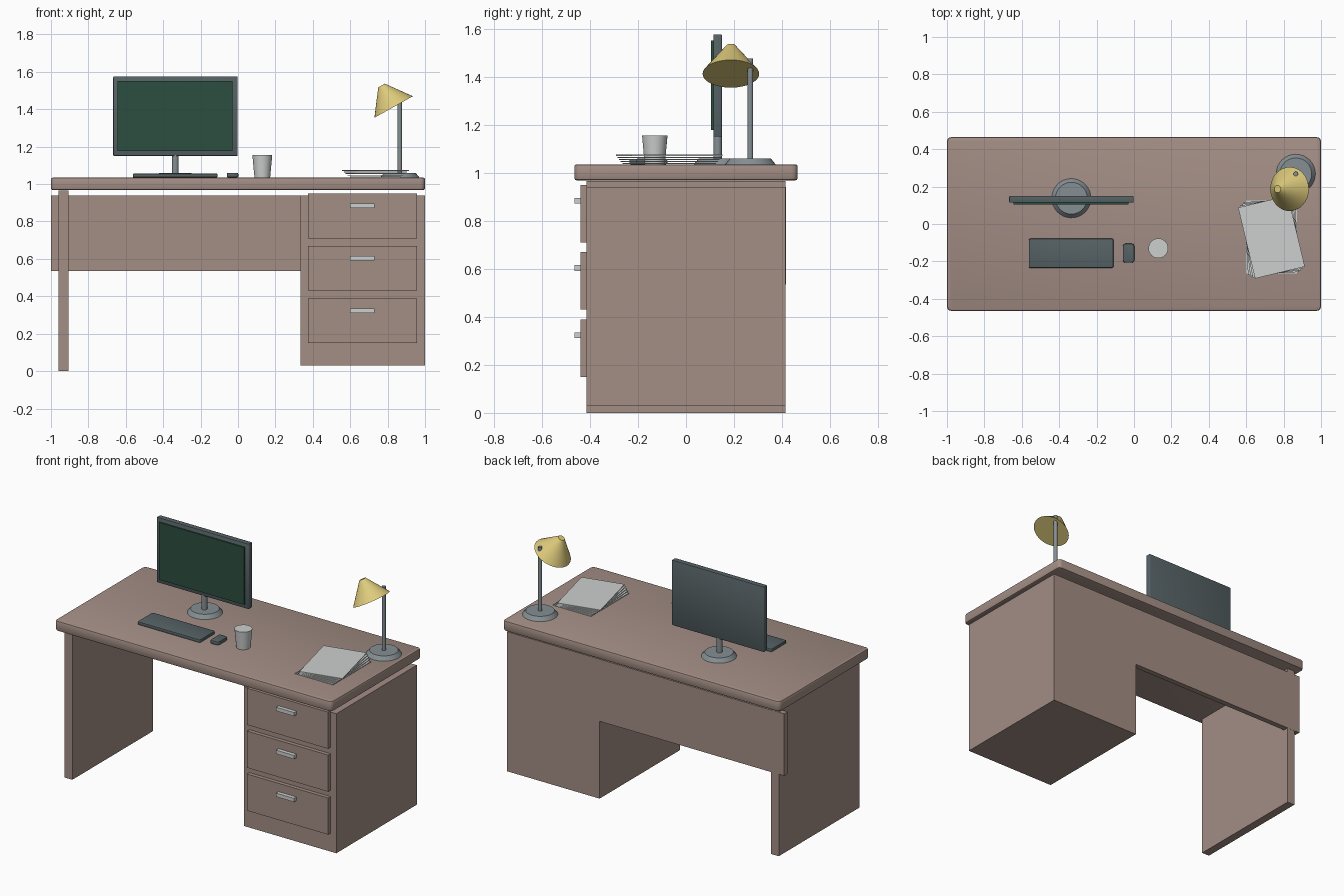
import bpy, bmesh, math
from mathutils import Vector, Matrix

if "Cube" in bpy.data.objects:
    bpy.data.objects.remove(bpy.data.objects["Cube"])


def material(name, r, g, b):
    lin = [((c / 255 + 0.055) / 1.055) ** 2.4 for c in (r, g, b)]
    m = bpy.data.materials.new(name)
    m.diffuse_color = (*lin, 1)
    m.use_nodes = True
    m.node_tree.nodes["Principled BSDF"].inputs["Base Color"].default_value = m.diffuse_color
    return m


WOOD = material("dusty brown wood", 163, 142, 133)
PALE = material("pale grey", 205, 208, 207)
DARK = material("dark slate", 86, 98, 101)
GREY = material("mid grey metal", 133, 143, 147)
GREEN = material("screen green", 44, 79, 65)
YELLOW = material("shade yellow", 222, 203, 124)


def finish(name, bm, mat, smooth=False):
    me = bpy.data.meshes.new(name)
    bm.to_mesh(me)
    bm.free()
    me.materials.append(mat)
    ob = bpy.data.objects.new(name, me)
    bpy.context.collection.objects.link(ob)
    if smooth:
        bpy.ops.object.select_all(action='DESELECT')
        bpy.context.view_layer.objects.active = ob
        ob.select_set(True)
        bpy.ops.object.shade_smooth_by_angle(angle=math.radians(30))
    return ob


def box(name, x, y, z, mat, corner=0, edge=0):
    """Box from ranges; optional rounded plan corners and softened rims."""
    bm = bmesh.new()
    size = (x[1] - x[0], y[1] - y[0], z[1] - z[0])
    mid = Vector((sum(x) / 2, sum(y) / 2, sum(z) / 2))
    bmesh.ops.create_cube(bm, size=1, matrix=Matrix.Translation(mid) @ Matrix.Diagonal((*size, 1)))
    if corner:
        upright = [e for e in bm.edges if abs(e.verts[0].co.z - e.verts[1].co.z) > 1e-4]
        bmesh.ops.bevel(bm, geom=upright, offset=corner, segments=3, profile=0.5, affect='EDGES')
    if edge:
        rims = [e for e in bm.edges if abs(e.verts[0].co.z - e.verts[1].co.z) < 1e-4]
        bmesh.ops.bevel(bm, geom=rims, offset=edge, segments=2, profile=0.5, affect='EDGES')
    return finish(name, bm, mat, smooth=bool(edge))


def cone(name, start, end, r1, r2, mat, sides=32, smooth=True):
    """Cylinder or frustum running from one point to another."""
    bm = bmesh.new()
    a, b = Vector(start), Vector(end)
    rot = (b - a).to_track_quat('Z', 'Y').to_matrix().to_4x4()
    bmesh.ops.create_cone(bm, cap_ends=True, segments=sides, radius1=r1, radius2=r2,
                          depth=(b - a).length, matrix=Matrix.Translation((a + b) / 2) @ rot)
    return finish(name, bm, mat, smooth)


TOP = 1.035

# Desk carcass
box("desktop", (-1, 1), (-0.465, 0.465), (0.968, TOP), WOOD, corner=0.025, edge=0.01)
box("side_panel", (-0.96, -0.905), (-0.415, 0.415), (0, 0.965), WOOD)
box("back_panel", (-1, 0.335), (0.38, 0.416), (0.535, 0.94), WOOD)
box("drawer_cabinet", (0.333, 1), (-0.415, 0.415), (0.03, 0.94), WOOD)

# Drawers with bar handles
for i, z in enumerate((0.15, 0.43, 0.71)):
    box(f"drawer_front_{i + 1}", (0.373, 0.958), (-0.44, -0.414), (z, z + 0.239), WOOD)
    box(f"drawer_handle_{i + 1}", (0.6, 0.73), (-0.465, -0.439), (z + 0.161, z + 0.185), PALE)

# Monitor on a round stand
cone("monitor_base", (-0.335, 0.138, TOP), (-0.335, 0.138, 1.06), 0.105, 0.085, GREY)
cone("monitor_neck", (-0.335, 0.132, 1.055), (-0.335, 0.132, 1.165), 0.018, 0.018, GREY, 24)
box("monitor_frame", (-0.667, -0.002), (0.114, 0.15), (1.15, 1.576), DARK, corner=0.006, edge=0.005)
box("monitor_screen", (-0.645, -0.03), (0.105, 0.1145), (1.177, 1.55), GREEN)

# Keyboard and mouse
box("keyboard", (-0.562, -0.11), (-0.235, -0.078), (TOP, 1.056), DARK, corner=0.008, edge=0.005)
box("mouse", (-0.06, 0.002), (-0.207, -0.105), (TOP, 1.06), DARK, corner=0.014, edge=0.007)

# Cup
cone("cup", (0.13, -0.13, TOP), (0.13, -0.13, 1.155), 0.042, 0.053, PALE)

# Fanned stack of paper
for i in range(5):
    sheet = box(f"paper_{i + 1}", (-0.137, 0.137), (-0.195, 0.195), (0, 0.005), PALE)
    sheet.location = (0.735, -0.07, TOP + 0.001 + i * 0.0085)
    sheet.rotation_euler.z = math.radians(13.5 * i / 4)

# Desk lamp: base, pole and tilted shade
cone("lamp_base", (0.865, 0.268, TOP), (0.865, 0.268, 1.06), 0.105, 0.085, GREY)
cone("lamp_pole", (0.865, 0.268, 1.05), (0.865, 0.268, 1.475), 0.012, 0.012, GREY, 20)
mouth = Vector((0.832, 0.187, 1.412))
tip = mouth + Vector((-0.489, 0, 0.872)) * 0.132
cone("lamp_shade", mouth, tip, 0.118, 0.02, YELLOW)
